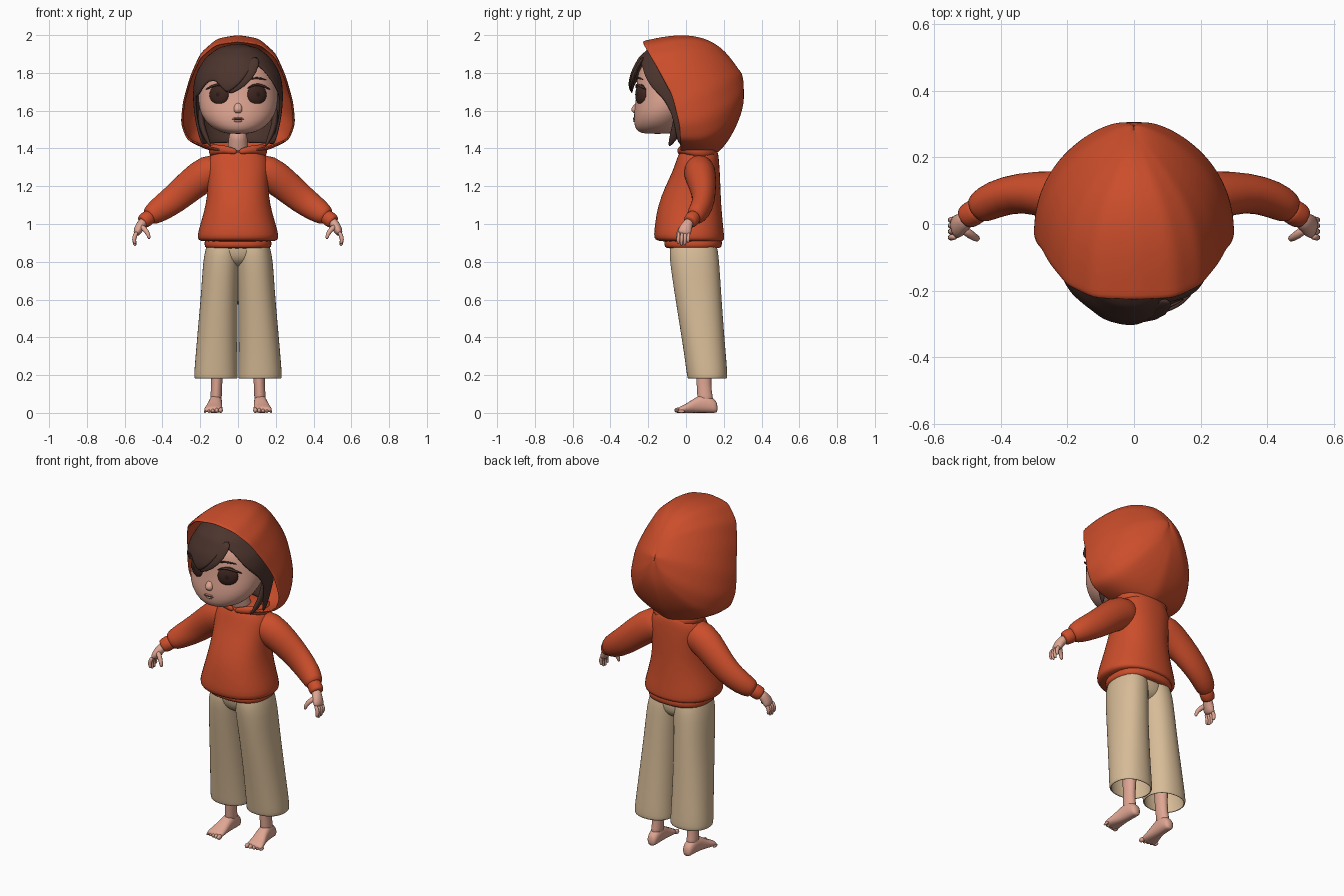
import bpy, bmesh, math
from mathutils import Vector, Matrix

X, Y, Z = Vector((1, 0, 0)), Vector((0, 1, 0)), Vector((0, 0, 1))


def material(name, col):
    m = bpy.data.materials.new(name)
    m.diffuse_color = (*col, 1)
    return m


ORANGE = material("orange cloth", (0.60, 0.075, 0.024))
TAN = material("tan cloth", (0.68, 0.50, 0.31))
SKIN = material("skin", (0.74, 0.38, 0.29))
HAIR = material("dark brown hair", (0.072, 0.034, 0.026))
EYE = material("brown eye", (0.05, 0.02, 0.015))
BLACK = material("dark pupil", (0.025, 0.012, 0.01))
LIP = material("lip", (0.6, 0.26, 0.2))


def interp(table, t):
    """Piecewise linear lookup; rows are (key, value, ...)."""
    for a, b in zip(table, table[1:]):
        if t <= b[0]:
            k = max(0, (t - a[0]) / (b[0] - a[0]))
            return [p + (q - p) * k for p, q in zip(a[1:], b[1:])]
    return list(table[-1][1:])


def finish(name, bm, mat, mirror=False, thick=0, sub=1):
    bmesh.ops.recalc_face_normals(bm, faces=bm.faces)
    me = bpy.data.meshes.new(name)
    bm.to_mesh(me)
    bm.free()
    me.materials.append(mat)
    for p in me.polygons:
        p.use_smooth = True
    ob = bpy.data.objects.new(name, me)
    bpy.context.collection.objects.link(ob)
    if mirror:
        ob.modifiers.new("mirror", 'MIRROR').use_mirror_merge = False
    if thick:
        s = ob.modifiers.new("thickness", 'SOLIDIFY')
        s.thickness, s.offset = thick, 0
    if sub:
        s = ob.modifiers.new("smooth", 'SUBSURF')
        s.levels = s.render_levels = sub
    return ob


def skin_rings(name, rings, mat, caps=True, **kw):
    """Bridge closed rings of points into a surface."""
    bm = bmesh.new()
    vr = [[bm.verts.new(p) for p in r] for r in rings]
    n = len(vr[0])
    for a, b in zip(vr, vr[1:]):
        for i in range(n):
            j = (i + 1) % n
            bm.faces.new((a[i], a[j], b[j], b[i]))
    if caps:
        bm.faces.new(vr[0])
        bm.faces.new(vr[-1])
    return finish(name, bm, mat, **kw)


def tube(name, pts, mat, ref=Y, axis=None, n=16, power=2, **kw):
    """Loft (x, y, z, radius along ref, other radius) sections along a path."""
    ps = [Vector(p[:3]) for p in pts]
    rings = []
    for i, p in enumerate(pts):
        t = axis or (ps[min(i + 1, len(ps) - 1)] - ps[max(i - 1, 0)]).normalized()
        u = (ref - t * ref.dot(t)).normalized()
        v = t.cross(u)
        ring = []
        for k in range(n):
            a = 2 * math.pi * k / n
            c, s = math.cos(a), math.sin(a)
            f = (abs(c) ** power + abs(s) ** power) ** (-1 / power)
            ring.append(ps[i] + u * (c * f * p[3]) + v * (s * f * p[4]))
        rings.append(ring)
    return skin_rings(name, rings, mat, **kw)


def stack(name, rows, mat, **kw):
    """Horizontal sections given as (z, centre x, half width, front y, back y)."""
    pts = [(cx, (f + b) / 2, z, rx, (b - f) / 2) for z, cx, rx, f, b in rows]
    return tube(name, pts, mat, ref=X, axis=Z, n=24, **kw)


def ball(name, pos, size, mat, yaw=0, mirror=False):
    bm = bmesh.new()
    m = Matrix.Translation(pos) @ Matrix.Rotation(math.radians(yaw), 4, 'Z') @ Matrix.Diagonal((*size, 1))
    bmesh.ops.create_uvsphere(bm, u_segments=24, v_segments=14, radius=1, matrix=m)
    return finish(name, bm, mat, mirror=mirror, sub=0)


# Sweater body with blouson hem
stack("sweater_body", [
    (1.41, 0, .08, 0, .15), (1.385, 0, .13, -.035, .17), (1.34, 0, .165, -.05, .175),
    (1.27, 0, .165, -.075, .18), (1.2, 0, .16, -.11, .183), (1.1, 0, .17, -.15, .187),
    (1.0, 0, .2, -.165, .196), (.94, 0, .217, -.172, .203), (.915, 0, .212, -.165, .203),
    (.905, 0, .19, -.13, .195)], ORANGE, power=2.3)
stack("sweater_hem", [(.94, 0, .176, -.113, .19), (.90, 0, .178, -.116, .192),
                      (.878, 0, .176, -.113, .188), (.868, 0, .166, -.1, .175)], ORANGE, power=2.6)

# Sleeves and cuffs
tube("sleeve", [
    (.06, .066, 1.29, .08, .085), (.16, .072, 1.278, .088, .098), (.25, .088, 1.207, .074, .087),
    (.34, .097, 1.128, .06, .078), (.42, .075, 1.073, .058, .068), (.462, .05, 1.045, .05, .055),
    (.476, .042, 1.035, .039, .041)], ORANGE, mirror=True)
tube("cuff", [(.46, .048, 1.045, .036, .038), (.475, .038, 1.033, .04, .042),
              (.502, .022, 1.013, .039, .04), (.508, .018, 1.008, .032, .034)], ORANGE, mirror=True)

# Hands
tube("palm", [(.495, .022, 1.02, .024, .024), (.512, .008, .998, .028, .026),
              (.528, -.006, .97, .037, .025), (.541, -.012, .94, .036, .016)], SKIN, mirror=True)
for i in range(4):
    y, tip = -.038 + .0175 * i, (.892, .882, .885, .9)[i]
    tube("finger", [(.534, y, .96, .0095, .012), (.55, y - .002, .93, .0105, .013),
                    (.55, y - .003, (.93 + tip) / 2, .01, .011), (.543, y - .003, tip, .007, .008)],
         SKIN, n=8, mirror=True)
tube("thumb", [(.518, -.012, .99, .015, .017), (.492, -.032, .972, .0145, .015),
               (.474, -.043, .945, .012, .012), (.469, -.045, .918, .008, .008)], SKIN, n=8, mirror=True)

# Trousers: hips and open legs
stack("trouser_hips", [(.93, 0, .14, -.08, .155), (.88, 0, .158, -.09, .162),
                       (.83, 0, .155, -.079, .162), (.795, 0, .11, -.06, .145),
                       (.765, 0, .035, .0, .09)], TAN, power=2.2)
stack("trouser_leg", [
    (.91, .074, .082, -.074, .152), (.86, .08, .09, -.085, .166), (.8, .088, .094, -.082, .172),
    (.65, .097, .0935, -.06, .182), (.5, .105, .099, -.036, .192), (.35, .112, .105, -.012, .204),
    (.22, .117, .111, .006, .215), (.19, .117, .112, .01, .216), (.182, .116, .109, .014, .212)],
    TAN, caps=False, power=2.25, mirror=True, thick=.008)

# Lower legs, feet and toes
stack("lower_leg", [(.45, .105, .04, .05, .14), (.25, .11, .034, .05, .137),
                    (.15, .113, .029, .056, .132), (.09, .116, .03, .06, .14),
                    (.05, .117, .032, .06, .15)], SKIN, mirror=True)
tube("foot", [(cx, y, top / 2, rx, top / 2) for y, cx, rx, top in (
    (.168, .116, .02, .05), (.15, .116, .031, .075), (.1, .117, .034, .105), (.05, .121, .037, .083),
    (.01, .127, .045, .053), (-.025, .131, .049, .037), (-.042, .132, .046, .027))],
    SKIN, ref=X, axis=Y, power=2.5, mirror=True)
for i in range(5):
    r = .014 - .0015 * i
    ball("toe", (.092 + .0205 * i, -.043 + .0045 * i, r), (r * .85, .019, r), SKIN, mirror=True)

# Neck and head
tube("neck", [(0, .05, 1.33, .062, .07), (0, .03, 1.4, .05, .052), (0, -.02, 1.52, .05, .05)], SKIN)
stack("head", [
    (1.477, 0, .05, -.22, -.08), (1.488, 0, .1, -.258, -.05), (1.52, 0, .155, -.275, -.02),
    (1.58, 0, .2, -.278, .03), (1.65, 0, .214, -.268, .1), (1.72, 0, .212, -.262, .14),
    (1.8, 0, .2, -.262, .15), (1.88, 0, .145, -.21, .09), (1.92, 0, .06, -.12, .0)], SKIN, power=2.1)
tube("nose", [(0, -.25, 1.65, .014, .01), (0, -.262, 1.63, .019, .015), (0, -.272, 1.608, .024, .022),
              (0, -.268, 1.593, .021, .017), (0, -.264, 1.585, .012, .01)], SKIN, ref=X, axis=Z)

# Facial features
ball("eye", (.1, -.237, 1.685), (.056, .022, .055), EYE, 27, True)
ball("pupil", (.1, -.246, 1.686), (.03, .0145, .031), BLACK, 24, True)
tube("eyelash", [(.048, -.263, 1.716, .004, .003), (.075, -.264, 1.735, .007, .006),
                 (.11, -.255, 1.74, .008, .007), (.145, -.235, 1.727, .008, .007),
                 (.175, -.208, 1.71, .003, .003)], HAIR, n=8, mirror=True)
tube("eyebrow", [(.05, -.265, 1.765, .004, .004), (.1, -.253, 1.777, .006, .007),
                 (.155, -.223, 1.762, .003, .003)], HAIR, n=8, mirror=True)
ball("upper_lip", (0, -.268, 1.56), (.028, .013, .006), LIP)
ball("mouth_line", (0, -.27, 1.554), (.034, .0115, .0028), HAIR)
ball("lower_lip", (0, -.267, 1.546), (.024, .013, .008), LIP)

# Hair: columns running from the crown to an uneven lower edge (angle 0 is front)
EDGE = [(-180, 1.43), (-96, 1.42), (-86, 1.58), (-76, 1.67), (-66, 1.675), (-45, 1.75), (-32, 1.76),
        (-14, 1.69), (0, 1.735), (12, 1.79), (25, 1.86), (40, 1.82), (58, 1.73), (75, 1.66),
        (86, 1.58), (96, 1.42), (180, 1.43)]
SHAPE = [(1.42, .19, .15), (1.55, .222, .19), (1.65, .232, .23), (1.74, .23, .24), (1.8, .215, .226),
         (1.88, .165, .185), (1.93, .095, .125), (1.947, .02, .03)]
rows = []
for r in range(15):
    ring = []
    for k in range(72):
        d = -180 + 5 * k
        z = 1.947 + (interp(EDGE, d)[0] - 1.947) * (r / 14) ** 1.5
        rx, ry = interp(SHAPE, z)
        a = math.radians(d)
        ring.append((rx * math.sin(a), -.06 - ry * math.cos(a), z))
    rows.append(ring)
skin_rings("hair", rows, HAIR, caps=False, thick=.014)
tube("swept_fringe_lock", [(.1, -.225, 1.885, .02, .008), (.07, -.265, 1.82, .04, .012),
                           (.01, -.29, 1.75, .04, .012), (-.05, -.286, 1.69, .006, .004)], HAIR, ref=X)
tube("hanging_lock", [(.2, -.03, 1.62, .03, .015), (.195, -.04, 1.52, .032, .018),
                      (.165, -.07, 1.45, .022, .014), (.145, -.09, 1.41, .004, .004)], HAIR, mirror=True)

# Hood: rim loop drawn back to a high rear point, draping onto the back
RIM = [(0, 0, 1.965), (.12, .12, 1.948), (.25, .2, 1.88), (.4, .25, 1.77), (.55, .287, 1.64),
       (.68, .298, 1.53), (.8, .265, 1.445), (.9, .15, 1.405), (1, 0, 1.375)]
DEPTH = [(1.375, -.03), (1.52, -.035), (1.68, -.075), (1.81, -.145), (1.95, -.225), (1.98, -.232)]
rows = []
for r in range(19):
    f = math.pi / 2 * (r / 18) ** 1.2 * .97
    c, s = math.cos(f), math.sin(f)
    ring = []
    for k in range(48):
        u = k / 24
        x, z = interp(RIM, min(u, 2 - u))
        x *= 1 if u <= 1 else -1
        y = interp(DEPTH, z)[0]
        low = max(0, (1.68 - z) / .3) ** 2
        ring.append((x * (.8 * c ** 1.6 + .2 * c ** .5), -.07 + (y + .07) * c ** .6 + .362 * s ** .85,
                     1.68 + (z - 1.68) * c ** (.55 if z < 1.68 else .72) + .115 * s
                     - .13 * low * math.sin(2 * f) * c ** 3))
    rows.append(ring)
tip = sum((Vector(p) for p in rows[-1]), Vector()) / 48
rows += [[tip.lerp(Vector(p), k) + Y * .002 for p in rows[-1]] for k in (.5, .04)]
skin_rings("hood", rows, ORANGE, caps=False, thick=.012)
ball("hood_point", tip, (.006, .006, .008), ORANGE)
# Collar fold where the hood meets the sweater
tube("hood_collar", [(.0, -.038, 1.38, .016, .01), (.07, -.03, 1.397, .02, .016),
                     (.13, .01, 1.395, .028, .022), (.14, .08, 1.385, .035, .028),
                     (.09, .13, 1.375, .03, .03), (0, .14, 1.375, .025, .03)], ORANGE, ref=Z, mirror=True)
